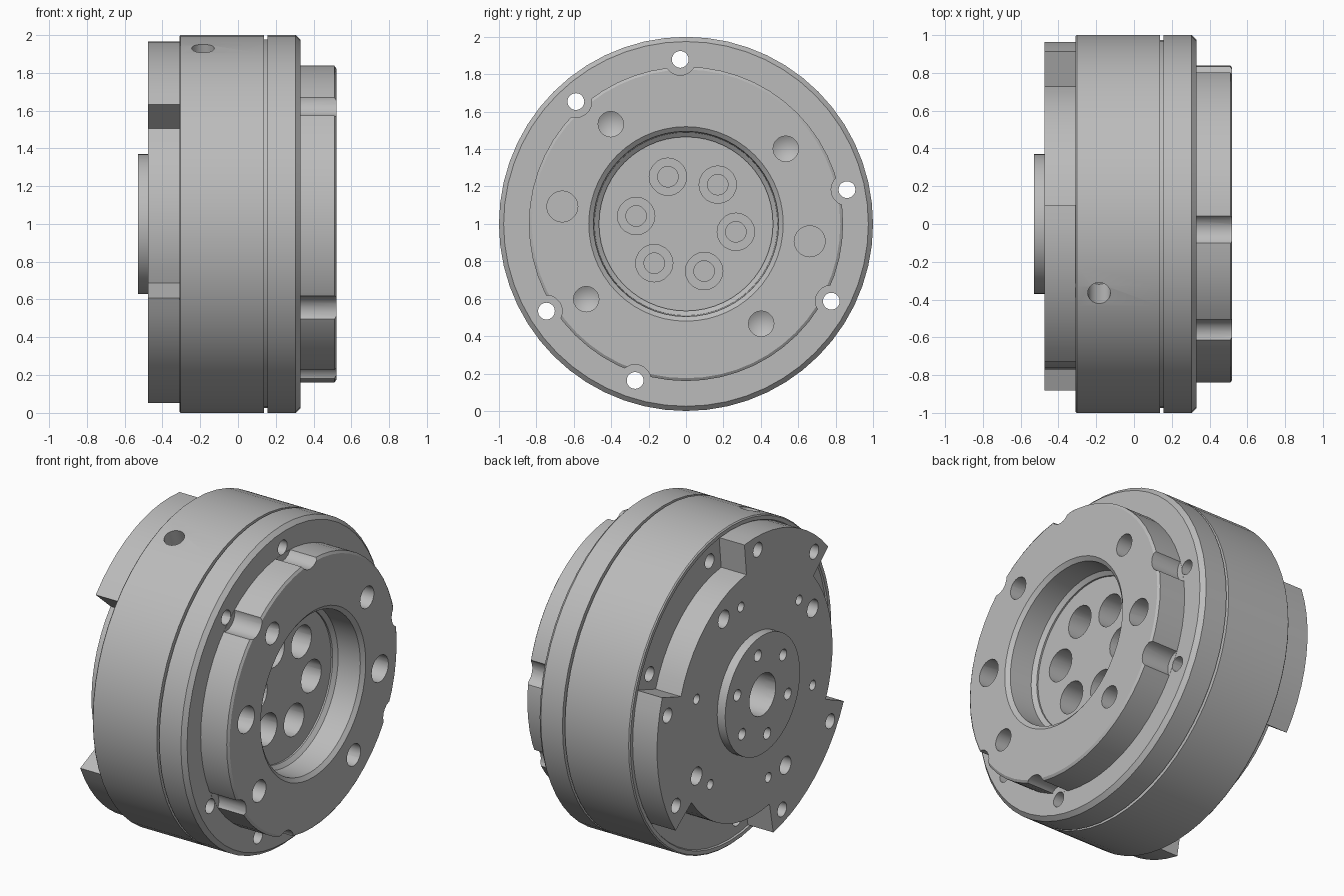
import bpy, bmesh
from math import radians, cos, sin, pi
from mathutils import Matrix

if "Cube" in bpy.data.objects:
    bpy.data.objects.remove(bpy.data.objects["Cube"])

grey = bpy.data.materials.new("machined_grey")
grey.use_nodes = True
grey.diffuse_color = (0.5, 0.5, 0.5, 1)
grey.node_tree.nodes["Principled BSDF"].inputs["Base Color"].default_value = (0.5, 0.5, 0.5, 1)

AXIS = Matrix.Translation((0, 0, 1))


def lathe(bm, profile, segments, matrix=AXIS):
    """Revolve (x, radius) points about the x axis; both ends close on the axis."""
    rings = []
    for x, r in profile:
        if r == 0:
            rings.append([bm.verts.new(matrix @ AXIS.Translation((x, 0, 0)).translation)])
        else:
            rings.append([bm.verts.new(matrix @ Matrix.Translation(
                (x, r * cos(2 * pi * i / segments), r * sin(2 * pi * i / segments))).translation)
                for i in range(segments)])
    for a, b in zip(rings, rings[1:]):
        for i in range(segments):
            j = (i + 1) % segments
            if len(a) == 1:
                bm.faces.new((a[0], b[i], b[j]))
            elif len(b) == 1:
                bm.faces.new((a[i], b[0], a[j]))
            else:
                bm.faces.new((a[i], b[i], b[j], a[j]))


def finish(bm, name):
    bmesh.ops.recalc_face_normals(bm, faces=bm.faces)
    mesh = bpy.data.meshes.new(name)
    bm.to_mesh(mesh)
    bm.free()
    mesh.materials.append(grey)
    obj = bpy.data.objects.new(name, mesh)
    bpy.context.collection.objects.link(obj)
    return obj


def drill(bm, profile, radius, angles, segments=20):
    """Add a hole cutter parallel to the axis at each angle."""
    for a in angles:
        t = radians(a)
        lathe(bm, profile, segments,
              AXIS @ Matrix.Translation((0, radius * cos(t), radius * sin(t))))


def bore(start, end, r):
    return [(start, 0), (start, r), (end, r), (end, 0)]


# Main housing with front flange and central recess
bm = bmesh.new()
lathe(bm, [(-.30, 0), (-.30, .965), (-.31, .97), (-.31, .993), (-.303, 1),
           (.138, 1), (.138, .975), (.155, .975), (.155, 1), (.305, 1), (.33, .975),
           (.33, .84), (.51, .84), (.52, .825), (.52, .52), (.50, .495),
           (.35, .49), (.33, .465), (.32, .465), (.32, 0)], 56)
housing = finish(bm, "housing")

# Rear plate with three wide lobes
bm = bmesh.new()
outline = []
for k in range(3):
    start = 84 + 120 * k
    outline += [(.965, start + 55 * i / 10) for i in range(11)]
    outline += [(.77, start + 55 + 65 * i / 10) for i in range(11)]
face = bm.faces.new([bm.verts.new((-.475, r * cos(radians(a)), 1 + r * sin(radians(a))))
                     for r, a in outline])
side = bmesh.ops.extrude_face_region(bm, geom=[face])
bmesh.ops.translate(bm, vec=(.18, 0, 0),
                    verts=[v for v in side["geom"] if isinstance(v, bmesh.types.BMVert)])
plate = finish(bm, "rear_plate")

# Raised hub on the rear plate
bm = bmesh.new()
lathe(bm, bore(-.53, -.46, .37), 48)
hub = finish(bm, "rear_hub")

# All holes gathered in one cutter
bm = bmesh.new()
pairs = [12, -28, 92, 132, 212, 252]
drill(bm, [(-.6, 0), (-.6, .045), (.331, .045), (.331, .085), (.6, .085), (.6, 0)], .88, pairs)
drill(bm, [(.6, 0), (.6, .068), (.32, .068), (.28, 0)], .668, [37, 127, 217, 307])
drill(bm, bore(.6, .32, .083), .668, [172, 352])
drill(bm, [(.45, 0), (.45, .1), (.17, .1), (.17, .055), (.06, .055), (.06, 0)], .27,
      [-9 + 60 * i for i in range(6)])
drill(bm, bore(-.6, -.2, .055), .65, [62, 152, 242, 332])
drill(bm, bore(-.6, -.25, .03), .6, [17 + 60 * i for i in range(6)])
drill(bm, bore(-.6, -.33, .035), .265, [20 + 60 * i for i in range(6)])
drill(bm, bore(-.6, -.15, .13), 0, [0], 32)
drill(bm, bore(-.45, -.2, .045), .87, [a + 120 * k for a in (25, 77) for k in range(3)])
# Radial side port
lathe(bm, bore(1.1, .72, .06), 20,
      AXIS @ Matrix.Translation((-.185, 0, 0)) @ Matrix.Rotation(radians(21.5), 4, "X")
      @ Matrix.Rotation(radians(-90), 4, "Y"))
cutter = finish(bm, "hole_cutter")
cutter.hide_render = True

# Cut the holes and bake the result
for obj in (housing, plate, hub):
    mod = obj.modifiers.new("holes", "BOOLEAN")
    mod.operation = "DIFFERENCE"
    mod.solver = "EXACT"
    mod.object = cutter
bpy.context.view_layer.update()
depsgraph = bpy.context.evaluated_depsgraph_get()
baked = [bpy.data.meshes.new_from_object(o.evaluated_get(depsgraph)) for o in (housing, plate, hub)]
for obj, mesh in zip((housing, plate, hub), baked):
    obj.modifiers.clear()
    obj.data = mesh
bpy.data.objects.remove(cutter)

# Smooth the round walls, keep machined edges sharp
for obj in bpy.context.view_layer.objects:
    obj.select_set(obj in (housing, plate, hub))
bpy.context.view_layer.objects.active = housing
bpy.ops.object.shade_smooth_by_angle(angle=radians(25))
